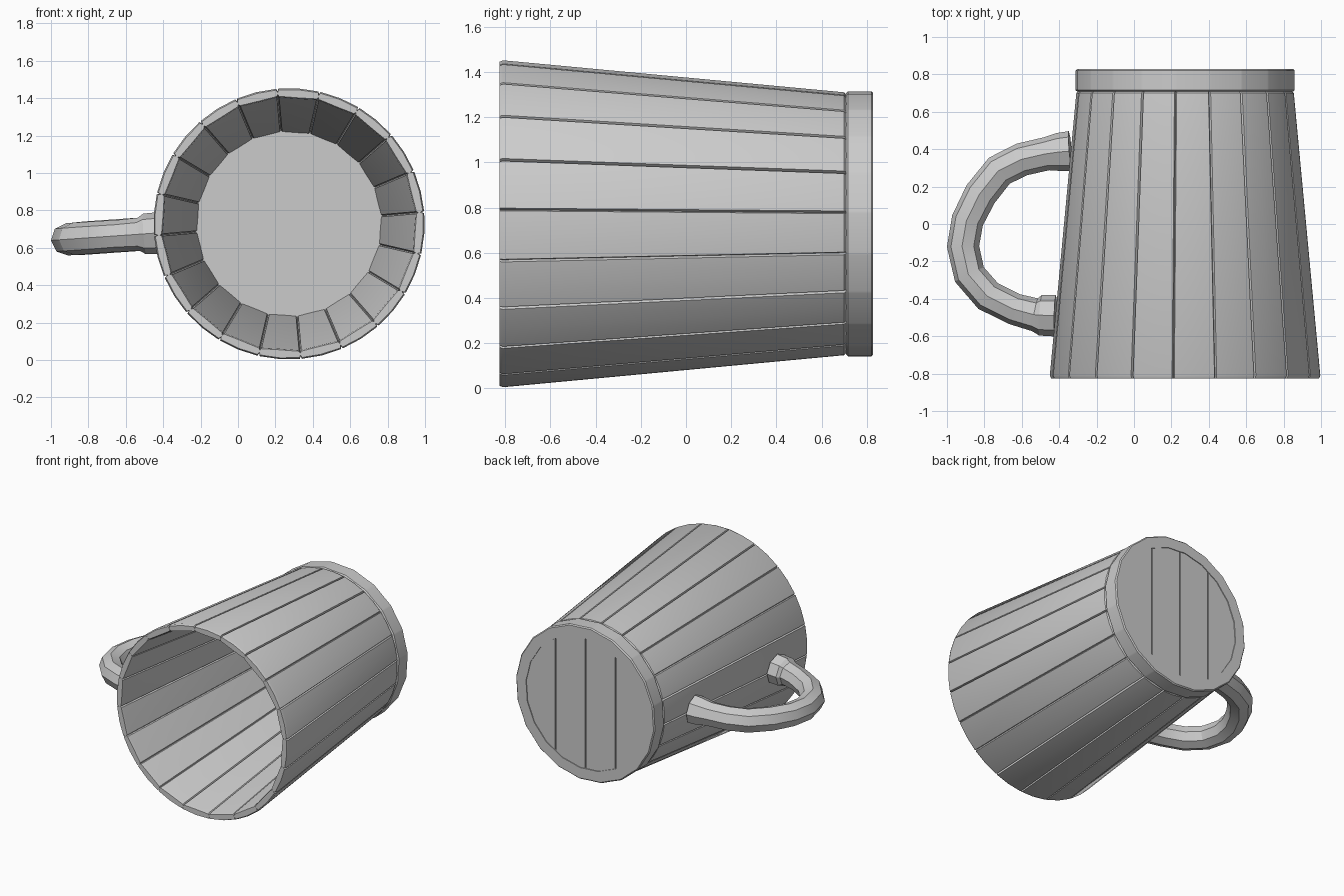
import bpy, bmesh, math

CX, CZ = 0.273, 0.728          # axis of the mug, which lies along y
STAVES = 20
STEP = 2 * math.pi / STAVES
START = math.radians(5)

cube = bpy.data.objects.get("Cube")
if cube:
    bpy.data.objects.remove(cube, do_unlink=True)


def finish(name, bm, smooth=True):
    bmesh.ops.recalc_face_normals(bm, faces=bm.faces)
    mesh = bpy.data.meshes.new(name)
    bm.to_mesh(mesh)
    bm.free()
    obj = bpy.data.objects.new(name, mesh)
    bpy.context.collection.objects.link(obj)
    if smooth:
        shade(obj)
    return obj


def shade(obj, angle=30):
    bpy.ops.object.select_all(action='DESELECT')
    obj.select_set(True)
    bpy.context.view_layer.objects.active = obj
    bpy.ops.object.shade_smooth_by_angle(angle=math.radians(angle))


def stave_ring(bm, radius, y, groove, flat):
    """One ring of staves: a narrow joint, then the face of the stave."""
    verts = []
    half = 0.006 / radius
    mid = radius * math.cos(STEP / 2) if flat else radius
    for i in range(STAVES):
        a = START + i * STEP
        for angle, r in ((a - half, radius), (a, radius + groove),
                         (a + half, radius), (a + STEP / 2, mid)):
            verts.append(bm.verts.new((CX + r * math.cos(angle), y,
                                       CZ + r * math.sin(angle))))
    return verts


def bridge(bm, a, b):
    n = len(a)
    for i in range(n):
        j = (i + 1) % n
        bm.faces.new((a[i], a[j], b[j], b[i]))


def stave_shell(name, sections, closed_loop=False):
    bm = bmesh.new()
    rings = [stave_ring(bm, *s) for s in sections]
    for a, b in zip(rings, rings[1:]):
        bridge(bm, a, b)
    if closed_loop:
        bridge(bm, rings[-1], rings[0])
    else:
        bm.faces.new(rings[0])
        bm.faces.new(rings[-1])
    return finish(name, bm)


# Tapered wall of staves, open at the front, with an inner floor
stave_shell("mug_body", [
    (0.570, 0.712, -0.015, False),
    (0.583, 0.700, -0.015, False),
    (0.725, -0.810, -0.015, False),
    (0.718, -0.826, -0.015, False),
    (0.684, -0.826, 0.010, True),
    (0.678, -0.810, 0.010, True),
    (0.495, 0.690, 0.008, True),
])

# Band around the foot
stave_shell("base_band", [
    (0.578, 0.708, 0, True),
    (0.588, 0.716, 0, True),
    (0.588, 0.820, 0, True),
    (0.580, 0.828, 0, True),
    (0.500, 0.828, 0, True),
    (0.500, 0.708, 0, True),
], closed_loop=True)

# Boards filling the foot, clipped to the circle of the band
RADIUS, BOARDS, GAP = 0.505, 4, 0.005
bm = bmesh.new()
width = 2 * RADIUS / BOARDS
for k in range(BOARDS):
    x0 = -RADIUS + k * width + GAP
    x1 = x0 + width - 2 * GAP
    xs = [x0 + (x1 - x0) * t / 5 for t in range(6)]
    arc = [(x, math.sqrt(RADIUS ** 2 - x ** 2)) for x in xs]
    outline = arc + [(x, -z) for x, z in reversed(arc)]
    face = bm.faces.new([bm.verts.new((CX + x, 0.70, CZ + z)) for x, z in outline])
    ext = bmesh.ops.extrude_face_region(bm, geom=[face])
    moved = [v for v in ext["geom"] if isinstance(v, bmesh.types.BMVert)]
    bmesh.ops.translate(bm, verts=moved, vec=(0, 0.122, 0))
finish("base_boards", bm, smooth=False)

# Handle on the right, flaring where it meets the wall: x, y, thickness
path = [
    (-0.34, 0.39, 1.2), (-0.40, 0.385, 1.15), (-0.47, 0.375, 1.0),
    (-0.60, 0.345, 1.0), (-0.72, 0.285, 1.0), (-0.82, 0.16, 1.0),
    (-0.89, 0.02, 0.97), (-0.914, -0.12, 0.97), (-0.88, -0.27, 0.97),
    (-0.78, -0.385, 0.97), (-0.64, -0.455, 0.95), (-0.53, -0.485, 1.0),
    (-0.50, -0.488, 1.22), (-0.42, -0.49, 1.25),
]
curve = bpy.data.curves.new("handle", 'CURVE')
curve.dimensions = '3D'
curve.bevel_depth = 0.089
curve.bevel_resolution = 2
curve.use_fill_caps = True
spline = curve.splines.new('POLY')
spline.points.add(len(path) - 1)
for p, (x, y, r) in zip(spline.points, path):
    p.co = (x, y, CZ + (x - CX) * 0.07, 1)
    p.radius = r
handle = bpy.data.objects.new("handle", curve)
bpy.context.collection.objects.link(handle)
bpy.ops.object.select_all(action='DESELECT')
handle.select_set(True)
bpy.context.view_layer.objects.active = handle
bpy.ops.object.convert(target='MESH')
shade(bpy.context.view_layer.objects.active, 25)
